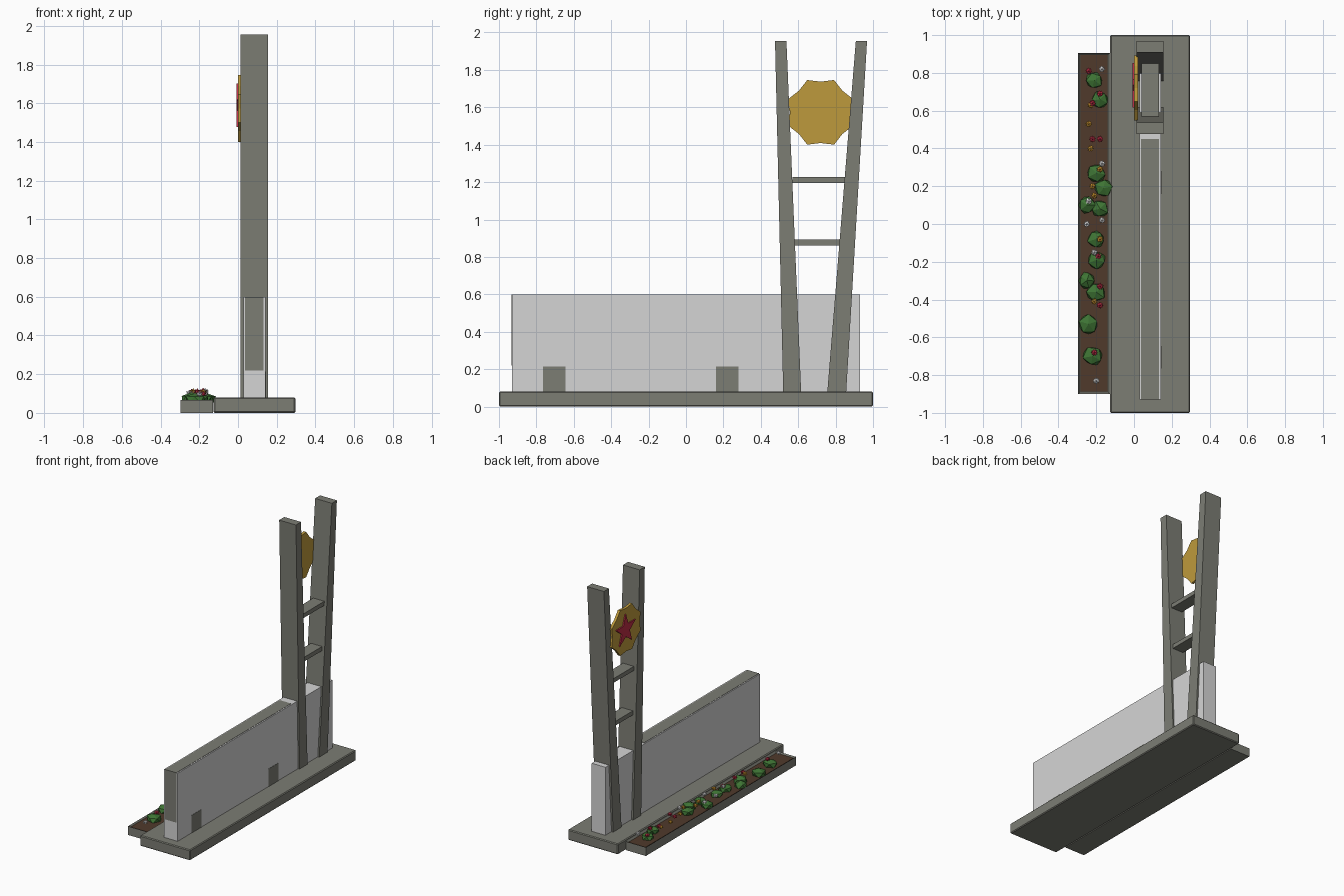
import bpy, bmesh, math, random
from mathutils import Vector

random.seed(4)
if "Cube" in bpy.data.objects:
    bpy.data.objects.remove(bpy.data.objects["Cube"])


def material(name, *rgb):
    """Flat material from 0-255 display values, converted to linear."""
    lin = [(c / 255 / 12.92 if c < 11 else ((c / 255 + 0.055) / 1.055) ** 2.4) for c in rgb]
    m = bpy.data.materials.new(name)
    m.use_nodes = True
    m.diffuse_color = (*lin, 1)
    m.node_tree.nodes["Principled BSDF"].inputs["Base Color"].default_value = (*lin, 1)
    return m


STONE = material("grey stone", 124, 125, 116)
PALE = material("pale stone", 213, 213, 213)
GOLD = material("gold", 190, 154, 60)
RED = material("red", 190, 45, 70)
SOIL = material("soil", 80, 58, 43)
LEAF = material("leaf green", 62, 116, 52)
YELLOW = material("yellow petals", 208, 152, 50)
WHITE = material("white petals", 228, 228, 228)


def finish(name, bm, mat):
    bmesh.ops.recalc_face_normals(bm, faces=bm.faces)
    mesh = bpy.data.meshes.new(name)
    bm.to_mesh(mesh)
    bm.free()
    mesh.materials.append(mat)
    ob = bpy.data.objects.new(name, mesh)
    bpy.context.collection.objects.link(ob)
    return ob


def slab(name, outline, x0, x1, mat):
    """Extrude a (y, z) outline along x."""
    bm = bmesh.new()
    face = bm.faces.new([bm.verts.new((x0, y, z)) for y, z in outline])
    side = bmesh.ops.extrude_face_region(bm, geom=[face])["geom"]
    verts = [v for v in side if isinstance(v, bmesh.types.BMVert)]
    bmesh.ops.translate(bm, verts=verts, vec=(x1 - x0, 0, 0))
    return finish(name, bm, mat)


def box(name, xs, ys, zs, mat, bevel=0):
    (y0, y1), (z0, z1) = ys, zs
    ob = slab(name, [(y0, z0), (y1, z0), (y1, z1), (y0, z1)], *xs, mat)
    if bevel:
        mod = ob.modifiers.new("edge", "BEVEL")
        mod.width, mod.segments = bevel, 1
    return ob


def star(points, outer, inner, cy, cz, turn=0):
    """Outline alternating between two radii, first tip pointing up."""
    return [(cy + r * math.sin(a), cz + r * math.cos(a))
            for i in range(points * 2)
            for r, a in [(inner if i % 2 else outer, turn + math.pi * i / points)]]


# Plinth
box("plinth", (-0.126, 0.296), (-1, 1), (0, 0.08), STONE, 0.006)

# Wall with a grey core showing on top and at the front end
box("wall", (0.028, 0.143), (-0.93, 0.93), (0.05, 0.598), PALE)
box("wall_core", (0.037, 0.133), (-0.932, 0.45), (0.22, 0.6), STONE)
for i, y in enumerate((-0.705, 0.22)):
    box(f"wall_foot_{i + 1}", (0.04, 0.145), (y - 0.06, y + 0.06), (0.07, 0.215), STONE)

# Tapered, outward leaning pylons and the rungs between them
slab("front_pylon", [(0.52, 0.07), (0.616, 0.07), (0.537, 1.955), (0.476, 1.955)],
     0.014, 0.155, STONE)
slab("rear_pylon", [(0.755, 0.07), (0.856, 0.07), (0.968, 1.955), (0.908, 1.955)],
     0.014, 0.155, STONE)
for i, z in enumerate((0.876, 1.21)):
    box(f"rung_{i + 1}", (0.04, 0.133), (0.57, 0.85), (z - 0.016, z + 0.016), STONE)

# Scalloped medallion with a star
slab("medallion", star(8, 0.187, 0.164, 0.72, 1.573, math.pi / 8), 0, 0.02, GOLD)
slab("medallion_star", star(5, 0.123, 0.05, 0.735, 1.578), -0.009, 0.001, RED)

# Flower bed: open trough and soil
bm = bmesh.new()
bmesh.ops.create_cube(bm, size=1)
for v in bm.verts:
    v.co = (-0.212 + v.co.x * 0.168, 0.003 + v.co.y * 1.806, 0.033 + v.co.z * 0.066)
top = max(bm.faces, key=lambda f: f.calc_center_median().z)
bmesh.ops.inset_region(bm, faces=[top], thickness=0.014)
bmesh.ops.translate(bm, verts=top.verts, vec=(0, 0, -0.015))
finish("flower_bed", bm, STONE)
box("soil", (-0.284, -0.14), (-0.888, 0.894), (0.04, 0.058), SOIL)


def plants(name, spots, mat, bush):
    """Faceted bushes, or spiky little blooms, joined in one object."""
    bm = bmesh.new()
    for x, y in spots:
        made = bmesh.ops.create_icosphere(bm, subdivisions=1 if bush else 2, radius=1)["verts"]
        size = random.uniform(0.046, 0.056) if bush else 0.021
        turn = random.uniform(0, math.tau)
        base = Vector((x, y, 0.07 if bush else random.uniform(0.095, 0.115)))
        for v in made:
            spike = random.uniform(0.88, 1.1) if bush else (1 if len(v.link_edges) == 5 else 0.6)
            p = v.co * size * spike
            c, s = math.cos(turn), math.sin(turn)
            flat = 0.65 if bush else 0.8
            v.co = base + Vector((p.x * c - p.y * s, p.x * s + p.y * c, p.z * flat))
    return finish(name, bm, mat)


plants("bushes", [(-.21, .76), (-.18, .66), (-.2, .27), (-.16, .19), (-.25, .1), (-.18, .08),
                  (-.2, -.08), (-.2, -.19), (-.25, -.3), (-.2, -.36), (-.24, -.53),
                  (-.22, -.7)], LEAF, True)
plants("red_flowers", [(-.24, .81), (-.18, .69), (-.22, .45), (-.18, .45), (-.19, -.17),
                       (-.18, -.33), (-.18, -.43), (-.21, -.68), (-.22, .64)], RED, False)
plants("yellow_flowers", [(-.23, .63), (-.24, .53), (-.23, .4), (-.18, .29), (-.22, .2),
                          (-.21, .15), (-.18, -.08), (-.21, -.41)], YELLOW, False)
plants("white_flowers", [(-.17, .82), (-.17, .32), (-.24, .12), (-.25, 0), (-.17, .02),
                         (-.21, -.15), (-.2, -.83)], WHITE, False)
